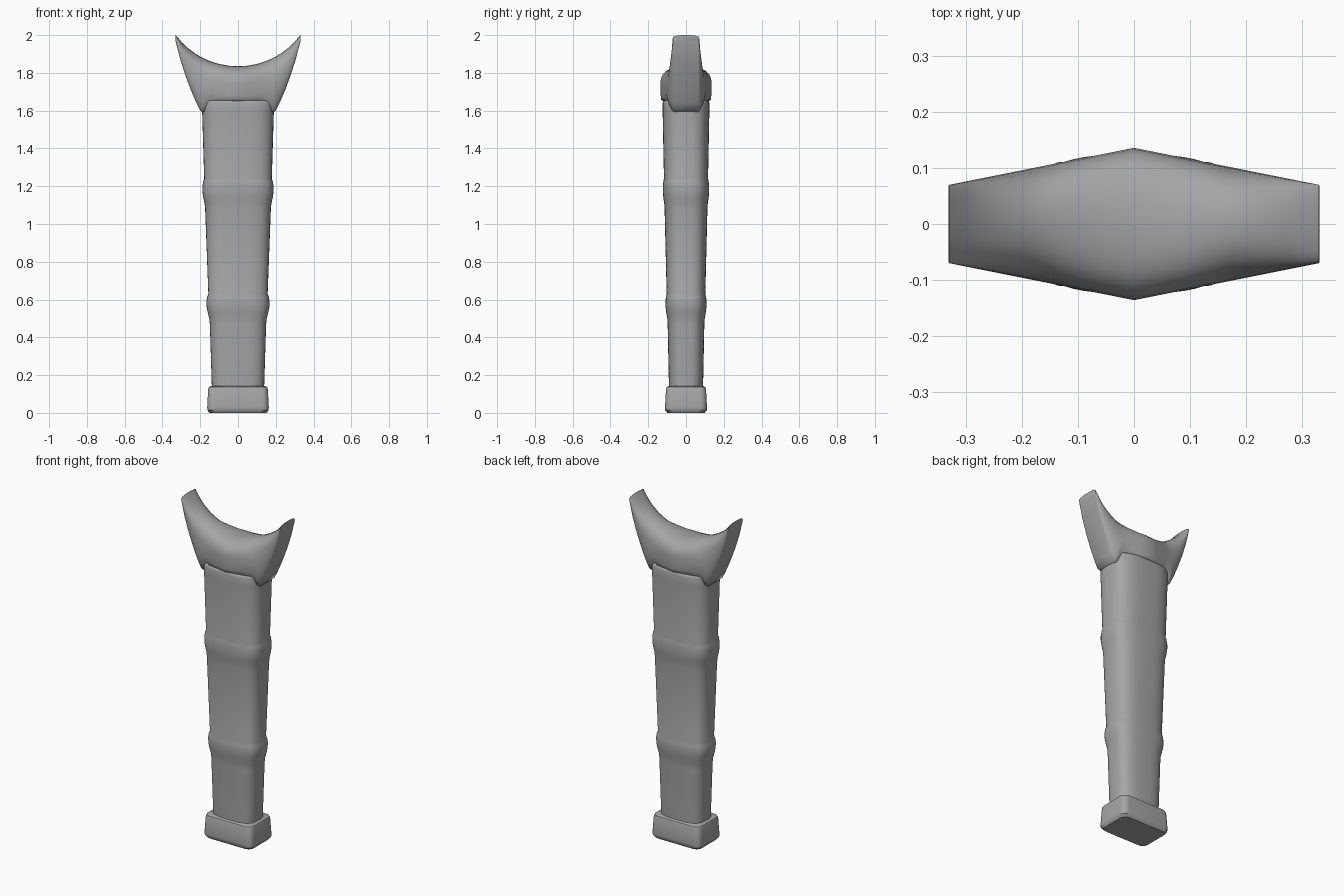
import bpy, bmesh
from math import sin, cos, pi, sqrt, radians

cube = bpy.data.objects.get("Cube")
if cube:
    bpy.data.objects.remove(cube, do_unlink=True)

GREY = (0.38, 0.38, 0.38, 1)
mat = bpy.data.materials.new("plain_grey")
mat.use_nodes = True
mat.diffuse_color = GREY
shader = mat.node_tree.nodes["Principled BSDF"]
shader.inputs["Base Color"].default_value = GREY
shader.inputs["Roughness"].default_value = 0.6


def loft(name, rings, angle):
    """Skin a list of closed rings, cap both ends and shade smooth."""
    bm = bmesh.new()
    loops = [[bm.verts.new(p) for p in ring] for ring in rings]
    n = len(loops[0])
    for a, b in zip(loops, loops[1:]):
        for i in range(n):
            j = (i + 1) % n
            bm.faces.new((a[i], a[j], b[j], b[i]))
    bm.faces.new(loops[0][::-1])
    bm.faces.new(loops[-1])
    bmesh.ops.recalc_face_normals(bm, faces=bm.faces[:])
    mesh = bpy.data.meshes.new(name)
    bm.to_mesh(mesh)
    bm.free()
    mesh.materials.append(mat)
    ob = bpy.data.objects.new(name, mesh)
    bpy.context.collection.objects.link(ob)
    bpy.ops.object.select_all(action='DESELECT')
    ob.select_set(True)
    bpy.context.view_layer.objects.active = ob
    bpy.ops.object.shade_smooth_by_angle(angle=radians(angle))
    return ob


def squircle(a, b, z, power=3.0, n=56):
    """Superellipse ring with half sizes a and b."""
    def c(v):
        return (1 if v >= 0 else -1) * abs(v) ** (2 / power)
    return [(a * c(cos(2 * pi * i / n)), b * c(sin(2 * pi * i / n)), z)
            for i in range(n)]


def rounded_rect(a, b, r, z, steps=6):
    """Rectangular ring with round corners."""
    ring = []
    for k, (sx, sy) in enumerate(((1, 1), (-1, 1), (-1, -1), (1, -1))):
        for s in range(steps + 1):
            t = (k + s / steps) * pi / 2
            ring.append((sx * (a - r) + r * cos(t), sy * (b - r) + r * sin(t), z))
    return ring


# Tapered grip with two swollen bands: height, half width
grip = [(0.12, 0.138), (0.47, 0.149), (0.50, 0.152), (0.53, 0.160), (0.56, 0.166),
        (0.59, 0.167), (0.615, 0.163), (0.63, 0.157), (1.08, 0.174), (1.11, 0.177),
        (1.14, 0.184), (1.17, 0.188), (1.20, 0.188), (1.225, 0.184), (1.24, 0.179),
        (1.60, 0.190), (1.64, 0.190), (1.65, 0.186), (1.655, 0.178)]
loft("grip", [squircle(a, a * 0.652, z) for z, a in grip], 40)

# Foot cap with bevelled rims: height, inset
foot = [(0.0, 0.012), (0.014, 0.001), (0.03, 0.0), (0.125, 0.005),
        (0.136, 0.009), (0.142, 0.018)]
loft("foot_cap", [rounded_rect(0.163 - d, 0.111 - d, 0.035, z) for z, d in foot], 35)

# Crescent head: station, lower edge x and z
lower = [(0, 0, 1.65), (0.15, 0.06, 1.65), (0.3, 0.12, 1.648), (0.4, 0.155, 1.62),
         (0.48, 0.180, 1.592), (0.53, 0.198, 1.598), (0.6, 0.220, 1.64),
         (0.7, 0.250, 1.71), (0.8, 0.280, 1.79), (0.9, 0.308, 1.88), (1, 0.331, 1.97)]
RADIUS, CENTRE = 0.4125, 2.2475


def head_ring(t, xo, zo, side):
    xi = 0.33 * t
    zi = CENTRE - sqrt(RADIUS ** 2 - xi ** 2)
    rim = 0.96 if t <= 0.3 else min(0.96, 0.07 / (0.136 - 0.2 * xo))
    # Rounded upper half, firmer lower rim: fraction across, fraction of depth
    section = [(0, 0), (0.01, 0.25), (0.035, 0.45), (0.08, 0.64), (0.15, 0.80),
               (0.25, 0.92), (0.37, 0.98), (0.5, 1), (0.7, 1),
               (0.85, 0.6 + 0.4 * rim), (0.96, 0.15 + 0.85 * rim), (1, rim * 0.92)]
    half = []
    for s, w in section:
        x = xi + (xo - xi) * s
        half.append((side * x, w * (0.136 - 0.2 * x), zi + (zo - zi) * s))
    return half + [(x, -y, z) for x, y, z in half[:0:-1]]


rings = [head_ring(*p, -1) for p in lower[:0:-1]] + [head_ring(*p, 1) for p in lower]
loft("crescent_head", rings, 50)
